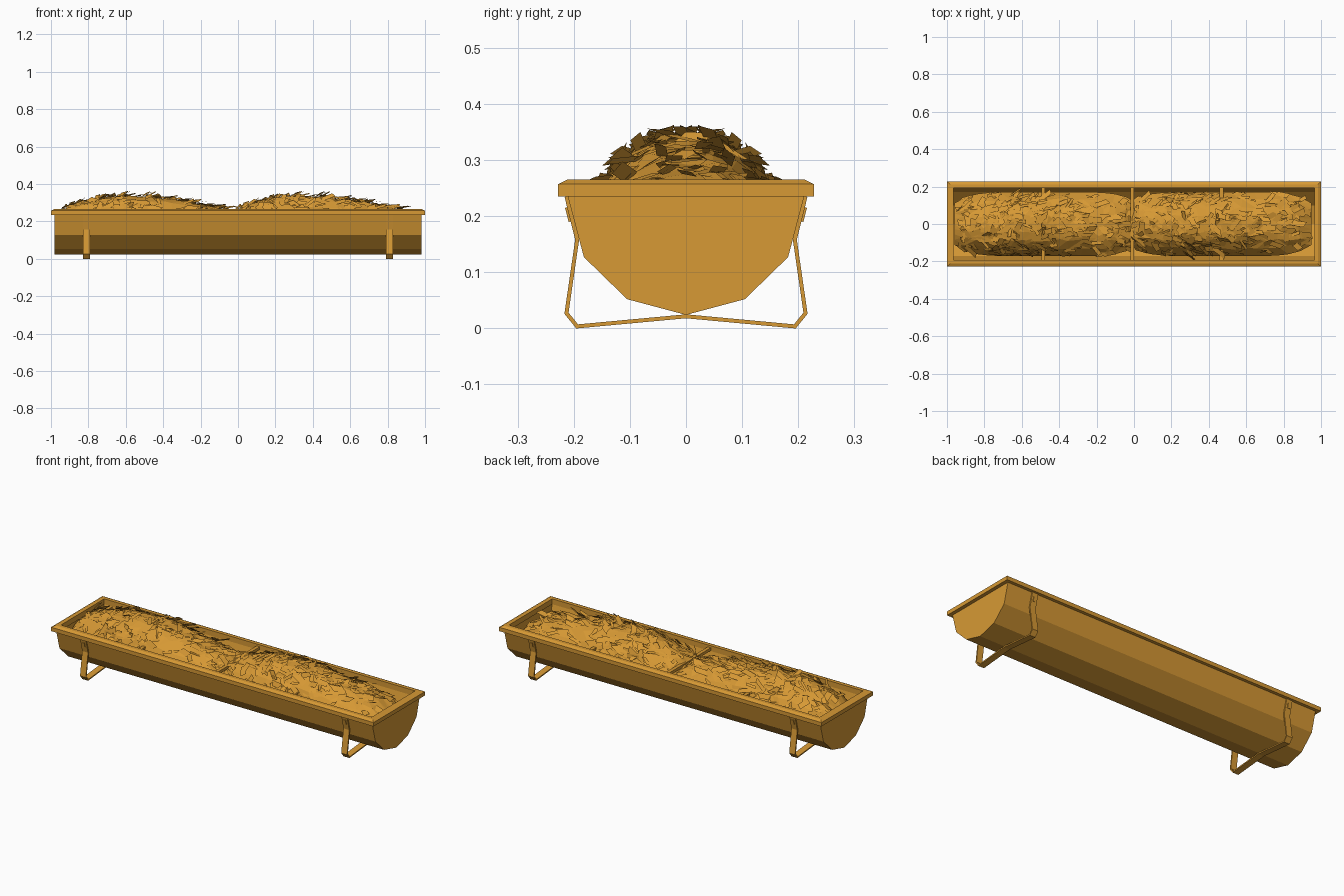
import bpy, bmesh, math, random
from mathutils import Vector, Matrix

cube = bpy.data.objects.get("Cube")
if cube:
    bpy.data.objects.remove(cube, do_unlink=True)
random.seed(7)

ochre = bpy.data.materials.new("ochre")
ochre.use_nodes = True
COLOUR = (0.68, 0.32, 0.035, 1)
ochre.diffuse_color = COLOUR
ochre.node_tree.nodes["Principled BSDF"].inputs["Base Color"].default_value = COLOUR


def finish(name, bm, fix_normals=True):
    if fix_normals:
        bmesh.ops.recalc_face_normals(bm, faces=bm.faces)
    mesh = bpy.data.meshes.new(name)
    bm.to_mesh(mesh)
    bm.free()
    mesh.materials.append(ochre)
    obj = bpy.data.objects.new(name, mesh)
    bpy.context.collection.objects.link(obj)
    return obj


def loft(bm, loops, closed_loops=False):
    """Bridge a list of equally long closed vertex loops."""
    rings = [[bm.verts.new(p) for p in loop] for loop in loops]
    pairs = list(zip(rings, rings[1:]))
    if closed_loops:
        pairs.append((rings[-1], rings[0]))
    for a, b in pairs:
        for i in range(len(a)):
            j = (i + 1) % len(a)
            bm.faces.new((a[i], a[j], b[j], b[i]))
    return rings


def box(name, centre, size):
    bm = bmesh.new()
    bmesh.ops.create_cube(bm, size=1, matrix=Matrix.Translation(centre) @ Matrix.Diagonal((*size, 1)))
    return finish(name, bm)


# Trough: half section mirrored, outer and inner skins joined at the top edge
half = [(0.212, 0.24), (0.182, 0.127), (0.105, 0.052)]
section = half + [(0, 0.024)] + [(-y, z) for y, z in reversed(half)]
inner = [(y * 0.94, 0.25 + (z - 0.25) * 0.95) for y, z in section]
bm = bmesh.new()
skins = []
for pts, end in ((section, 0.98), (inner, 0.968)):
    rows = [[bm.verts.new((x, y, z)) for y, z in pts] for x in (-end, end)]
    for i in range(len(pts) - 1):
        bm.faces.new((rows[0][i], rows[0][i + 1], rows[1][i + 1], rows[1][i]))
    for row in rows:
        bm.faces.new(row)
    skins.append([rows[0][0], rows[0][-1], rows[1][-1], rows[1][0]])
for i in range(4):
    j = (i + 1) % 4
    bm.faces.new((skins[0][i], skins[0][j], skins[1][j], skins[1][i]))
finish("trough_body", bm)

# Rim: chamfered profile swept around the rectangular opening (offset, z)
rim_profile = [(0, 0.235), (0, 0.257), (0.016, 0.265), (0.036, 0.265), (0.036, 0.235)]
bm = bmesh.new()
loft(bm, [[(sx * (1 - d), sy * (0.228 - d), z)
           for sx, sy in ((-1, -1), (1, -1), (1, 1), (-1, 1))]
          for d, z in rim_profile], closed_loops=True)
finish("rolled_rim", bm)

# Cross braces over the opening
for name, x in (("right", -0.485), ("middle", -0.01), ("left", 0.468)):
    box(name + "_cross_brace", (x, 0, 0.246), (0.02, 0.39, 0.016))

# Legs: one flat strap bent down both sides and under the belly
strap = [(0.213, 0.235), (0.194, 0.158), (0.213, 0.027), (0.194, 0.0035), (0, 0.0215)]
path = strap + [(-y, z) for y, z in reversed(strap[:-1])]
for side, x in (("right", -0.81), ("left", 0.81)):
    loops = []
    for i, p in enumerate(path):
        p = Vector(p)
        before = (p - Vector(path[i - 1])).normalized() if i else None
        after = (Vector(path[i + 1]) - p).normalized() if i < len(path) - 1 else None
        a, b = before or after, after or before
        tangent = (a + b).normalized()
        offset = Vector((-tangent.y, tangent.x)) * 0.0035 / max(tangent.dot(a), 0.5)
        loops.append([(x + sx * 0.018, *(p + offset * s))
                      for sx, s in ((-1, -1), (1, -1), (1, 1), (-1, 1))])
    bm = bmesh.new()
    rings = loft(bm, loops)
    bm.faces.new(rings[0])
    bm.faces.new(rings[-1])
    finish(side + "_leg_strap", bm)
    # Bolt heads holding the strap to the wall
    for end, s in (("front", -1), ("back", 1)):
        bolt = box(f"{side}_{end}_bolt", (0, 0, 0), (0.014, 0.007, 0.026))
        bolt.location = (x, s * 0.209, 0.203)
        bolt.rotation_euler.x = -s * 0.25

# Hay heap: crest heights along the length, rounded across the width
crest = [(-0.49, 0.24), (-0.46, 0.272), (-0.36, 0.305), (-0.22, 0.332), (-0.02, 0.337),
         (0.14, 0.315), (0.3, 0.285), (0.42, 0.262), (0.49, 0.21)]


def crest_height(x):
    for (x0, z0), (x1, z1) in zip(crest, crest[1:]):
        if x <= x1:
            return z0 + (z1 - z0) * max(0, x - x0) / (x1 - x0)
    return crest[-1][1]


def heap_point(x, t):
    width = 0.172 * (1 - 0.35 * abs(x / 0.49) ** 6)
    base = 0.195
    z = base + (crest_height(x) - base) * (1 - abs(t) ** 2.6)
    return Vector((x, t * width, z))


def heap_normal(x, t):
    e = 0.02
    n = (heap_point(x + e, t) - heap_point(x - e, t)).cross(
        heap_point(x, t + e) - heap_point(x, t - e))
    return n.normalized()


def heap_mesh():
    bm = bmesh.new()
    nx, ny = 16, 8
    rows = []
    for i in range(nx + 1):
        row = []
        for j in range(ny + 1):
            p = heap_point(-0.49 + 0.98 * i / nx, -1 + 2 * j / ny)
            if 0 < i < nx and 0 < j < ny:
                p += Vector([random.uniform(-1, 1) * k for k in (0.015, 0.008, 0.005)])
            row.append(bm.verts.new(p))
        rows.append(row)
    for a, b in zip(rows, rows[1:]):
        for j in range(ny):
            bm.faces.new((a[j], b[j], b[j + 1], a[j + 1]))
    bmesh.ops.triangulate(bm, faces=bm.faces)

    # Loose flakes, mostly lying lengthwise on the surface
    for k in range(240):
        x, t = random.uniform(-0.46, 0.46), random.uniform(-0.93, 0.93)
        n = heap_normal(x, t)
        along = Matrix.Rotation(random.gauss(0, 0.6), 3, n) @ Vector((1, 0, 0))
        along = (along - n * along.dot(n)).normalized()
        across = n.cross(along)
        lift = random.uniform(-0.1, 0.35)
        if k % 10 == 0:
            lift = 0.55
        along = (along + n * lift).normalized()
        across = (across + n * random.gauss(0, 0.3)).normalized()
        length, w = random.uniform(0.035, 0.085), random.uniform(0.012, 0.032)
        c = heap_point(x, t) + n * (0.004 + 0.3 * length * max(lift, 0))
        c.z = min(c.z, 0.352)
        skew = random.uniform(-0.012, 0.012)
        corners = [(-1, -1), (1, -1), (1, 1), (-1, 1)]
        bm.faces.new([bm.verts.new(c + along * (a * length / 2 + b * skew) + across * b * w / 2)
                      for a, b in corners])
    return bm


heap = finish("right_hay_heap", heap_mesh(), fix_normals=False)
heap.location.x = -0.47
twin = heap.copy()
twin.data = heap.data.copy()
twin.name = "left_hay_heap"
bpy.context.collection.objects.link(twin)
twin.data.transform(Matrix.Diagonal((1, -1, 1, 1)))
twin.data.flip_normals()
twin.location.x = 0.46
